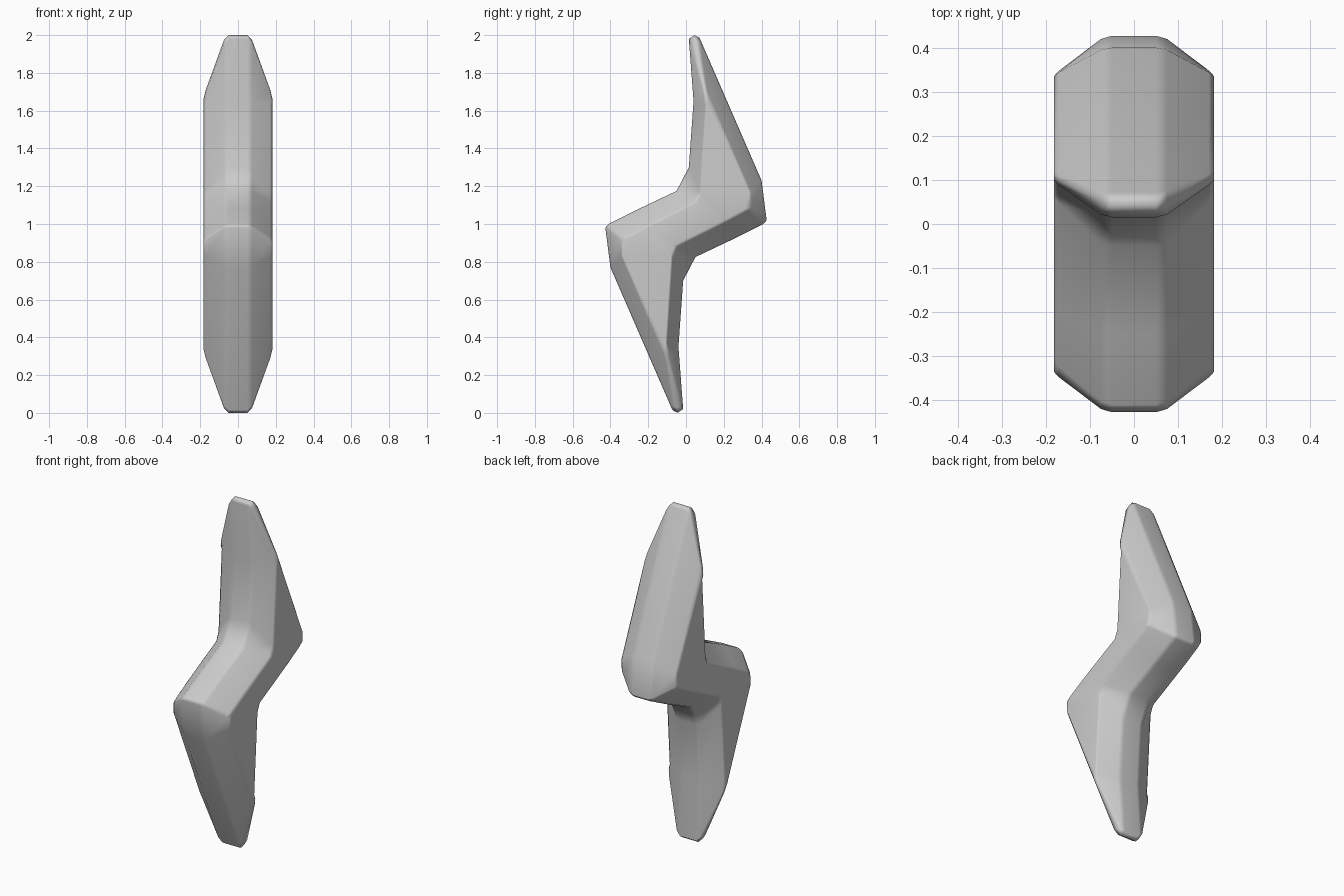
import bpy, bmesh

if "Cube" in bpy.data.objects:
    bpy.data.objects.remove(bpy.data.objects["Cube"])

# Half of the side outline (y, z): centre ridge point, matching side-face point
HALF = [
    ((0.015, 1.98), (0.10, 1.655)),
    ((0.045, 2.00), (0.11, 1.665)),
    ((0.072, 1.985), (0.12, 1.655)),
    ((0.40, 1.23), (0.335, 1.16)),
    ((0.427, 1.02), (0.335, 1.10)),
    ((0.41, 1.00), (0.31, 1.08)),
    ((0.25, 0.92), (0.20, 1.02)),
    ((0.05, 0.825), (-0.06, 0.89)),
    ((-0.015, 0.70), (-0.08, 0.84)),
    ((-0.04, 0.35), (-0.11, 0.37)),
]


def turn(p):
    # half turn about the x axis through the bolt's middle
    return (-p[0], 2.0 - p[1])


outline = HALF + [(turn(c), turn(s)) for c, s in HALF]

# Loops across the width: (x, blend from ridge outline to side outline)
sections = [(0.05, 0.0), (0.075, 0.08), (0.17, 0.86), (0.182, 1.0)]
sections = [(-x, t) for x, t in reversed(sections)] + sections

# Zigzag bolt body
bm = bmesh.new()
loops = []
for x, t in sections:
    loops.append([bm.verts.new((x, c[0] + t * (s[0] - c[0]), c[1] + t * (s[1] - c[1])))
                  for c, s in outline])
n = len(outline)
for a, b in zip(loops, loops[1:]):
    for i in range(n):
        j = (i + 1) % n
        bm.faces.new((a[i], a[j], b[j], b[i]))
caps = [bm.faces.new(loops[0]), bm.faces.new(loops[-1])]
bmesh.ops.recalc_face_normals(bm, faces=bm.faces)
bmesh.ops.triangulate(bm, faces=caps)
mesh = bpy.data.meshes.new("lightning_bolt")
bm.to_mesh(mesh)
bm.free()
bolt = bpy.data.objects.new("lightning_bolt", mesh)
bpy.context.collection.objects.link(bolt)

# Smooth shading with face-weighted normals
bpy.context.view_layer.objects.active = bolt
bolt.select_set(True)
bpy.ops.object.shade_smooth()
weighted = bolt.modifiers.new("weighted_normals", 'WEIGHTED_NORMAL')
weighted.weight = 50
